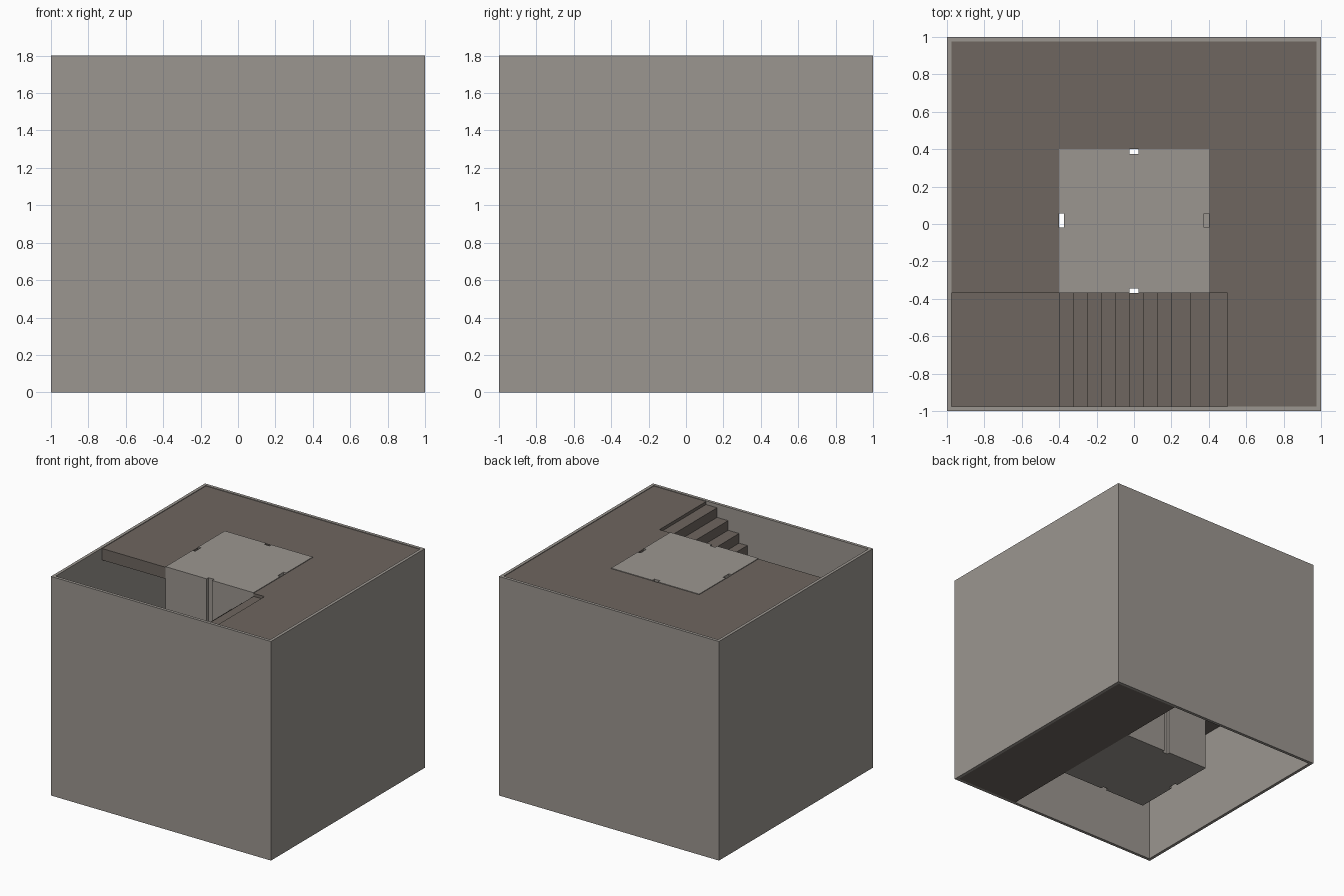
import bpy, bmesh
from mathutils import Vector

cube = bpy.data.objects.get("Cube")
if cube:
    bpy.data.objects.remove(cube, do_unlink=True)


def material(name, rgb):
    m = bpy.data.materials.new(name)
    m.use_nodes = True
    m.diffuse_color = (*rgb, 1)
    bsdf = next(n for n in m.node_tree.nodes if n.type == 'BSDF_PRINCIPLED')
    bsdf.inputs["Base Color"].default_value = (*rgb, 1)
    bsdf.inputs["Roughness"].default_value = 0.8
    return m


LIGHT = material("light_concrete", (0.33, 0.305, 0.278))
DARK = material("dark_concrete", (0.156, 0.133, 0.116))


def finish(name, bm, mat):
    bmesh.ops.recalc_face_normals(bm, faces=bm.faces)
    mesh = bpy.data.meshes.new(name)
    bm.to_mesh(mesh)
    bm.free()
    mesh.materials.append(mat)
    ob = bpy.data.objects.new(name, mesh)
    bpy.context.collection.objects.link(ob)
    return ob


def prism(name, outline, offset, mat):
    """Extrude a closed 3D outline along an offset vector."""
    bm = bmesh.new()
    face = bm.faces.new([bm.verts.new(p) for p in outline])
    ext = bmesh.ops.extrude_face_region(bm, geom=[face])
    new = [v for v in ext["geom"] if isinstance(v, bmesh.types.BMVert)]
    bmesh.ops.translate(bm, verts=new, vec=Vector(offset))
    return finish(name, bm, mat)


def slab(name, outline, z0, z1, mat):
    return prism(name, [(x, y, z0) for x, y in outline], (0, 0, z1 - z0), mat)


def rect(x0, x1, y0, y1):
    return [(x0, y0), (x1, y0), (x1, y1), (x0, y1)]


H = 1.8                   # overall height
W = 0.975                 # inner half width
C, CF, CB = 0.4, -0.37, 0.4   # core half width, front, back

# Outer walls: square tube, open above and below
bm = bmesh.new()
loops = []
for r in (1.0, W):
    for z in (0, H):
        loops.append([bm.verts.new((x, y, z)) for x, y in rect(-r, r, -r, r)])
out_low, out_top, in_low, in_top = loops
for a, b in ((out_low, out_top), (in_low, in_top), (out_low, in_low), (out_top, in_top)):
    for i in range(4):
        j = (i + 1) % 4
        bm.faces.new((a[i], a[j], b[j], b[i]))
finish("outer_walls", bm, LIGHT)

# Central core with a vertical groove in each side
g, d = 0.025, 0.025
y0, y1 = -0.02, 0.055
core = [(-C, CF), (-g, CF), (-g, CF + d), (g, CF + d), (g, CF),
        (C, CF), (C, y0), (C - d, y0), (C - d, y1), (C, y1),
        (C, CB), (g, CB), (g, CB - d), (-g, CB - d), (-g, CB),
        (-C, CB), (-C, y1), (-C + d, y1), (-C + d, y0), (-C, y0)]
slab("central_core", core, 0, H, LIGHT)
slab("groove_base", rect(C - d, C, y0, y1), 0, 0.09, LIGHT)

# Upper floor wraps the core and leaves the stairwell open
upper = [(-W, CF), (-C, CF), (-C, CB), (C, CB), (C, CF), (0.5, CF),
         (0.5, -W), (W, -W), (W, W), (-W, W)]
slab("upper_floor", upper, 1.70, 1.795, DARK)

# Half-height landing and ground landing
slab("middle_landing", rect(-W, -C, -W, W), 0.82, 0.90, DARK)
slab("ground_landing", rect(C, W, -W, W), 0.0, 0.09, DARK)

# Stair flight: stepped profile with a sloping soffit
edges = [0.4, 0.3] + [0.2 - 0.075 * i for i in range(9)]
rise = 0.079
profile = [(0.5, 1.70), (0.5, 1.77)]
z = 1.77
for x in edges:
    profile += [(x, z), (x, z - rise)]
    z -= rise
profile.append((-C, 0.82))
prism("stair_flight", [(x, -W, h) for x, h in profile], (0, CF + W, 0), DARK)
